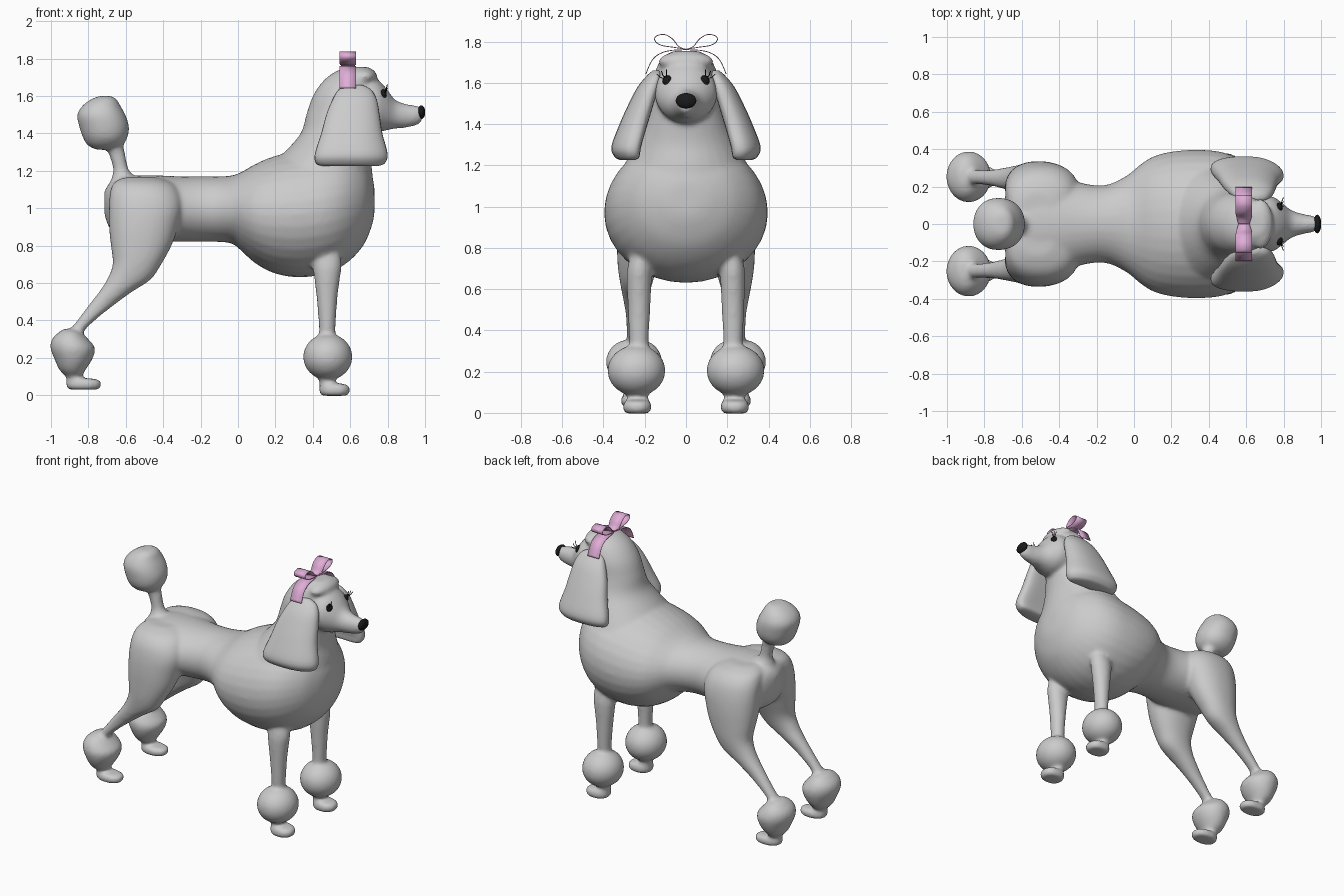
import bpy, bmesh, math
from mathutils import Vector, Matrix

SEG, SUB = 32, 4


def catmull(pts, sub=SUB):
    """Smoothly resample a list of tuples."""
    out = []
    for i in range(len(pts) - 1):
        p0, p1, p2, p3 = (pts[max(i - 1, 0)], pts[i], pts[i + 1], pts[min(i + 2, len(pts) - 1)])
        for k in range(sub):
            t = k / sub
            out.append(tuple(0.5 * (2 * b + (c - a) * t + (2 * a - 5 * b + 4 * c - d) * t * t
                                    + (3 * b - a - 3 * c + d) * t ** 3)
                             for a, b, c, d in zip(p0, p1, p2, p3)))
    return out + [pts[-1]]


def loft(bm, rings, axis='z', side=1, n=2.0):
    """Rings: (t, a0, a1, b0, b1). axis z: a=x, b=y. axis x: a=z, b=y."""
    loops = []
    for t, a0, a1, b0, b1 in catmull(rings):
        loop = []
        for i in range(SEG):
            c, s = math.cos(2 * math.pi * i / SEG), math.sin(2 * math.pi * i / SEG)
            a = (a0 + a1) / 2 + (a1 - a0) / 2 * math.copysign(abs(c) ** (2 / n), c)
            b = (b0 + b1) / 2 + (b1 - b0) / 2 * math.copysign(abs(s) ** (2 / n), s)
            loop.append(bm.verts.new((a, b * side, t) if axis == 'z' else (t, b * side, a)))
        loops.append(loop)
    faces = [bm.faces.new(loops[0]), bm.faces.new(loops[-1][::-1])]
    for p, q in zip(loops, loops[1:]):
        for i in range(SEG):
            j = (i + 1) % SEG
            faces.append(bm.faces.new((p[i], q[i], q[j], p[j])))
    bmesh.ops.recalc_face_normals(bm, faces=faces)


def ball(bm, c, r, tilt=0):
    m = Matrix.Translation(c) @ Matrix.Rotation(tilt, 4, 'Y') @ Matrix.Diagonal((*r, 1))
    bmesh.ops.create_uvsphere(bm, u_segments=32, v_segments=20, radius=1, matrix=m)


def finish(name, bm, color=None):
    me = bpy.data.meshes.new(name)
    bm.to_mesh(me)
    bm.free()
    for p in me.polygons:
        p.use_smooth = True
    ob = bpy.data.objects.new(name, me)
    bpy.context.collection.objects.link(ob)
    if color:
        me.materials.append(color)
    return ob


def material(name, rgb):
    m = bpy.data.materials.new(name)
    m.diffuse_color = (*rgb, 1)
    return m


def sym(rows):
    return [(t, a0, a1, -r, r) for t, a0, a1, r in rows]


black = material("black", (0.01, 0.01, 0.01))
pink = material("pink", (0.75, 0.42, 0.68))

bm = bmesh.new()
# torso: rump, clipped waist, big round chest
loft(bm, sym([(-.715, .97, 1.09, .04), (-.685, .89, 1.135, .15), (-.62, .84, 1.165, .24),
              (-.53, .82, 1.175, .285), (-.42, .82, 1.175, .265),
              (-.3, .82, 1.17, .225), (-.2, .82, 1.17, .207), (-.12, .82, 1.17, .217),
              (-.03, .81, 1.175, .265),
              (.03, .76, 1.20, .315), (.1, .70, 1.24, .36), (.2, .65, 1.28, .387),
              (.33, .63, 1.31, .397), (.47, .65, 1.33, .385), (.58, .705, 1.32, .335),
              (.67, .80, 1.26, .24), (.717, .91, 1.17, .13), (.73, .98, 1.1, .05)]), 'x')
# neck and back of the head
loft(bm, sym([(.95, .25, .70, .36), (1.03, .2, .72, .37), (1.1, .17, .723, .348), (1.2, .16, .718, .30),
              (1.3, .25, .703, .25), (1.4, .335, .71, .20), (1.5, .365, .72, .175),
              (1.6, .40, .73, .165), (1.68, .455, .735, .14), (1.73, .52, .73, .105),
              (1.755, .59, .70, .06)]))
# face and muzzle
loft(bm, sym([(.56, 1.45, 1.68, .12), (.66, 1.41, 1.70, .15), (.74, 1.405, 1.69, .147),
              (.79, 1.415, 1.645, .115), (.84, 1.425, 1.58, .075), (.9, 1.43, 1.557, .055),
              (.96, 1.445, 1.548, .043), (.985, 1.465, 1.54, .033)]), 'x')
# fringe
ball(bm, (.675, 0, 1.703), (.07, .135, .05))
# tail and its pompom
loft(bm, sym([(1.1, -.70, -.50, .09), (1.165, -.675, -.55, .06), (1.21, -.668, -.585, .042),
              (1.3, -.695, -.605, .045), (1.4, -.74, -.63, .055)]))
loft(bm, sym([(1.313, -.76, -.68, .045), (1.337, -.805, -.62, .09), (1.38, -.83, -.59, .125),
              (1.44, -.85, -.583, .138), (1.5, -.86, -.602, .138), (1.55, -.83, -.63, .115),
              (1.585, -.78, -.65, .08), (1.6, -.74, -.68, .045)]), n=2.15)
for s in (1, -1):
    # front legs, puffs and paws
    loft(bm, [(.3, .435, .518, .182, .273), (.4, .43, .524, .178, .278), (.52, .42, .532, .172, .283),
              (.62, .408, .545, .167, .287), (.70, .40, .555, .165, .285), (.8, .41, .54, .17, .26)], side=s)
    ball(bm, (.48, .24 * s, .205), (.132, .141, .124))
    loft(bm, [(-.003, .45, .58, .185, .29), (.012, .435, .597, .168, .305), (.045, .435, .597, .168, .305),
              (.06, .438, .57, .178, .292), (.07, .435, .52, .185, .285), (.12, .44, .52, .19, .28)],
         side=s, n=2.3)
    # hind legs
    loft(bm, [(1.165, -.61, -.43, 0, .17), (1.135, -.665, -.35, 0, .25), (1.08, -.685, -.31, .02, .30),
              (1.0, -.69, -.298, .05, .325), (.9, -.69, -.32, .06, .335), (.8, -.68, -.355, .10, .335),
              (.7, -.67, -.41, .14, .33), (.62, -.70, -.465, .165, .318), (.55, -.745, -.57, .182, .305),
              (.48, -.80, -.665, .20, .293), (.4, -.86, -.765, .21, .289),
              (.33, -.91, -.83, .21, .289), (.25, -.93, -.85, .212, .287)], side=s, n=2.2)
    # hind puffs
    loft(bm, [(z, x0, x1, .252 - r, .252 + r) for z, x0, x1, r in
              ((.1, -.92, -.835, .05), (.135, -.955, -.815, .09), (.19, -.98, -.78, .122),
               (.25, -1.003, -.763, .137), (.30, -.995, -.80, .122), (.338, -.957, -.84, .087),
               (.355, -.93, -.87, .04))], side=s)
    # hind paws
    loft(bm, [(.03, -.90, -.75, .20, .30), (.042, -.918, -.733, .185, .315),
              (.075, -.918, -.733, .185, .315), (.088, -.915, -.77, .20, .30),
              (.095, -.91, -.84, .21, .29), (.14, -.91, -.84, .21, .29)], side=s, n=2.3)
body = finish("body", bm)
# fuse the parts into one soft clipped coat
rm = body.modifiers.new("fuse", 'REMESH')
rm.mode = 'VOXEL'
rm.voxel_size = .011
rm.use_smooth_shade = True
sm = body.modifiers.new("soften", 'SMOOTH')
sm.factor, sm.iterations = .5, 14

# ears, eyes and lashes
for s, tag in ((1, "left"), (-1, "right")):
    bm = bmesh.new()
    loft(bm, [(1.226, .45, .75, .25, .32), (1.24, .418, .785, .23, .345), (1.29, .411, .80, .222, .362),
              (1.4, .445, .772, .188, .322), (1.5, .472, .757, .158, .277), (1.58, .505, .742, .135, .235),
              (1.635, .54, .71, .125, .19), (1.66, .59, .66, .13, .16)], side=s, n=2.5)
    # cup the front edge inward
    for v in bm.verts:
        k = max(0, (v.co.x - .6) / .2)
        v.co.y -= s * .035 * k * k
    finish(tag + "_ear", bm)

    bm = bmesh.new()
    ball(bm, (.777, .09 * s, 1.61), (.018, .024, .026))
    finish(tag + "_eye", bm, black)

    cu = bpy.data.curves.new(tag + "_eyelashes", 'CURVE')
    cu.dimensions = '3D'
    cu.bevel_depth = .0022
    cu.bevel_resolution = 1
    for dy, dz in ((.0, .035), (.018, .032), (.034, .022)):
        sp = cu.splines.new('POLY')
        sp.points.add(2)
        for p, (f, g) in zip(sp.points, ((0, 0), (.6, .35), (1, 1))):
            p.co = (.785 + .014 * f, s * (.095 + dy * .35 + dy * f), 1.63 - dy * .3 + dz * g, 1)
    cu.materials.append(black)
    bpy.context.collection.objects.link(bpy.data.objects.new(tag + "_eyelashes", cu))

# nose
bm = bmesh.new()
ball(bm, (.98, 0, 1.513), (.021, .05, .037))
finish("nose", bm, black)

# hair bow: one ribbon loop and one ribbon end per side
LOOP = [(0, 1.762), (.035, 1.775), (.065, 1.812), (.105, 1.834), (.145, 1.826), (.15, 1.803),
        (.12, 1.782), (.06, 1.772), (0, 1.762)]
END = [(0, 1.760), (.07, 1.757), (.125, 1.742), (.165, 1.708), (.195, 1.642)]
bm = bmesh.new()
for s in (1, -1):
    for path in (LOOP, END):
        prev = None
        for y, z in catmull(path):
            w = .03 + .014 * min(1, y / .05)
            cur = [bm.verts.new((.588 + d * w, y * s, z)) for d in (-1, 1)]
            if prev:
                bm.faces.new((prev[0], prev[1], cur[1], cur[0]))
            prev = cur
bow = finish("hair_bow", bm, pink)
th = bow.modifiers.new("thickness", 'SOLIDIFY')
th.thickness, th.offset = .004, 0
